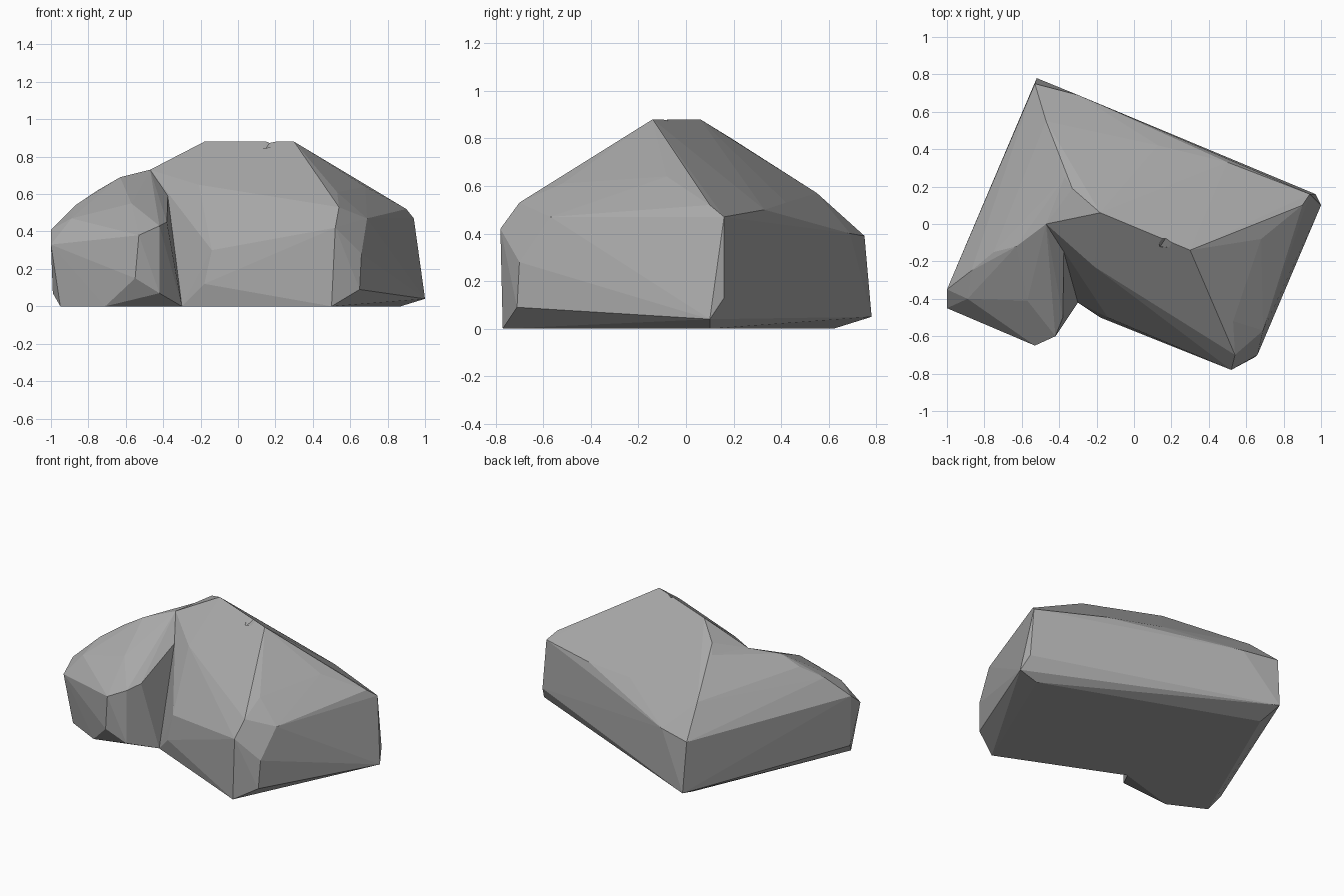
import bpy
import bmesh

default_cube = bpy.data.objects.get("Cube")
if default_cube:
    bpy.data.objects.remove(default_cube, do_unlink=True)

# One plain stone colour
stone = bpy.data.materials.new("grey stone")
stone.use_nodes = True
stone_colour = (0.4, 0.4, 0.4, 1)
stone.diffuse_color = stone_colour
stone.node_tree.nodes["Principled BSDF"].inputs["Base Color"].default_value = stone_colour


def chiselled_block(name, corners):
    """Wrap a set of corner points in a flat-faced convex block."""
    mesh = bpy.data.meshes.new(name)
    bm = bmesh.new()
    for corner in corners:
        bm.verts.new(corner)
    hull = bmesh.ops.convex_hull(bm, input=bm.verts)
    unused = set(hull["geom_interior"]) | set(hull["geom_unused"])
    loose = [v for v in unused if isinstance(v, bmesh.types.BMVert)]
    bmesh.ops.delete(bm, geom=loose, context="VERTS")
    bmesh.ops.recalc_face_normals(bm, faces=bm.faces)
    bm.to_mesh(mesh)
    bm.free()
    mesh.materials.append(stone)
    block = bpy.data.objects.new(name, mesh)
    bpy.context.collection.objects.link(block)
    return block


def combine(target, tool, operation):
    """Apply a boolean and discard the tool block."""
    modifier = target.modifiers.new(operation.lower(), "BOOLEAN")
    modifier.operation = operation
    modifier.solver = "EXACT"
    modifier.object = tool
    bpy.context.view_layer.objects.active = target
    bpy.ops.object.modifier_apply(modifier=modifier.name)
    bpy.data.objects.remove(tool, do_unlink=True)


# Ridge and back corner shared by the two masses
back_ridge = [(-.37, .25, .75), (-.47, .55, .57), (-.53, .75, .39),
              (-.52, .78, .05), (-.5, .62, 0), (-.47, 0, .73)]

# Summit and the shoulders running down from it
summit = [(-.18, .06, .88), (.3, -.14, .88), (-.33, .19, .8),
          (.53, -.52, .61), (.68, -.08, .64), (.72, 0, .62), (.9, .1, .52)]

# Right wall and front right corner
right_side = [(.94, .16, .47), (.97, .16, .13), (1, .1, .04), (.87, .1, 0),
              (.74, -.35, .5), (.69, -.57, .47), (.66, -.7, .28),
              (.65, -.71, .09), (.54, -.7, .53), (.52, -.78, .42),
              (.5, -.77, 0)]

# Front slope, its spur and the upper edge of the back wall
front_and_back = [(-.21, -.23, .65), (-.14, -.5, .3), (-.18, -.5, .12),
                  (-.3, -.42, 0), (.13, -.61, .3), (.13, .42, .53),
                  (.5, .33, .5), (-.3, .69, .4)]

# Left wing with its blunt front
left_wing = [(-.6, -.1, .69), (-.63, -.12, .69), (-.46, -.1, .66),
             (-.75, -.15, .62), (-.87, -.25, .54), (-.89, -.4, .47),
             (-1, -.35, .41), (-1, -.45, .33), (-.99, -.35, .07),
             (-.95, -.42, 0), (-.71, -.54, 0), (-.57, -.41, .55),
             (-.53, -.65, .38), (-.55, -.64, .15), (-.42, -.6, .43),
             (-.42, -.6, .07), (-.38, -.5, .45), (-.38, -.5, .1),
             (-.3, -.42, 0)]

# Small chip broken out of the summit ridge
chip_corners = [(.13, -.13, .92), (.11, -.06, .92), (.2, -.03, .92),
                (.31, -.14, .92), (.14, -.12, .83)]

rock = chiselled_block("rock", back_ridge + summit + right_side + front_and_back)
combine(rock, chiselled_block("rock_wing", back_ridge + left_wing), "UNION")
combine(rock, chiselled_block("ridge_chip", chip_corners), "DIFFERENCE")

# Flat facets throughout
for face in rock.data.polygons:
    face.use_smooth = False
